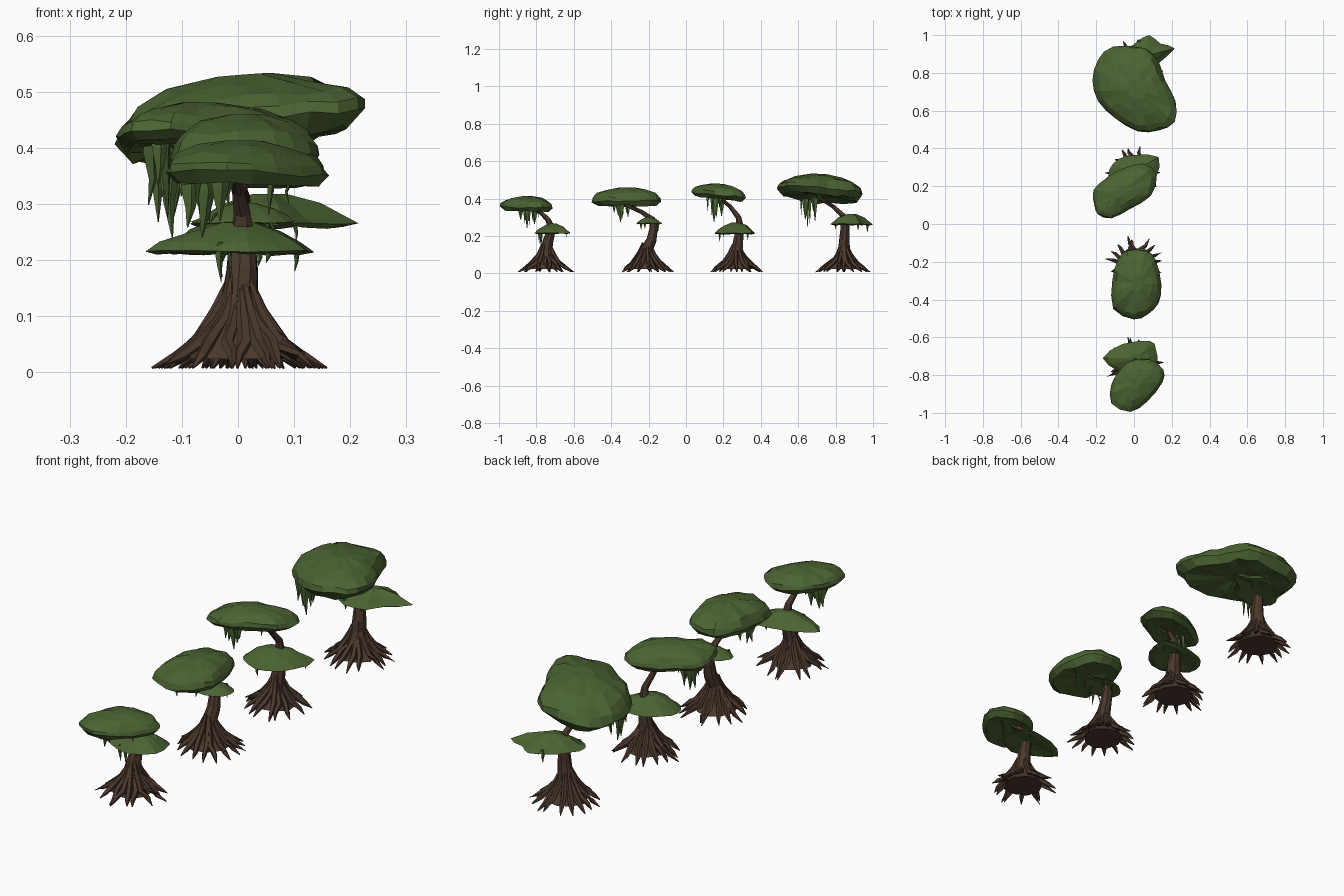
import bpy, bmesh, math, random
from mathutils import Vector

if "Cube" in bpy.data.objects:
    bpy.data.objects.remove(bpy.data.objects["Cube"])
random.seed(7)


def material(name, col):
    m = bpy.data.materials.new(name)
    m.diffuse_color = (*col, 1)
    m.use_nodes = True
    m.node_tree.nodes["Principled BSDF"].inputs["Base Color"].default_value = m.diffuse_color
    return m


BARK = material("bark", (0.07, 0.04, 0.026))
LEAF = material("leaf", (0.07, 0.125, 0.032))


def finish(bm, name, mat):
    bmesh.ops.recalc_face_normals(bm, faces=bm.faces)
    me = bpy.data.meshes.new(name)
    bm.to_mesh(me)
    bm.free()
    me.materials.append(mat)
    ob = bpy.data.objects.new(name, me)
    bpy.context.collection.objects.link(ob)


def skin(bm, rings):
    """Bridge equal rings of points and cap both ends."""
    vs = [[bm.verts.new(p) for p in r] for r in rings]
    n = len(vs[0])
    for a, b in zip(vs, vs[1:]):
        for i in range(n):
            j = (i + 1) % n
            bm.faces.new((a[i], a[j], b[j], b[i]))
    bm.faces.new(vs[0])
    bm.faces.new(vs[-1])


def tube(bm, pts, radii, sides, wobble=0.0, first_up=None):
    """Faceted tapering tube through points."""
    pts = [Vector(p) for p in pts]
    rings = []
    for k, (p, r) in enumerate(zip(pts, radii)):
        t = (pts[min(k + 1, len(pts) - 1)] - pts[max(k - 1, 0)]).normalized()
        if first_up and k == 0:
            t = Vector((0, 0, 1))
        u = Vector((1, 0, 0)) if abs(t.x) < 0.8 else Vector((0, 1, 0))
        u = (u - t * u.dot(t)).normalized()
        w = t.cross(u)
        ring = []
        for i in range(sides):
            a = 2 * math.pi * (i + 0.5) / sides
            q = r * (1 + random.uniform(-wobble, wobble))
            ring.append(p + u * q * math.cos(a) + w * q * math.sin(a))
        rings.append(ring)
    skin(bm, rings)


def smooth_loop(pts):
    """Insert one rounded point between every pair of outline points."""
    n, out = len(pts), []
    p = [Vector(q) for q in pts]
    for i in range(n):
        out.append(p[i])
        out.append((9 * (p[i] + p[(i + 1) % n]) - p[i - 1] - p[(i + 2) % n]) / 16)
    return out


# (outline scale, height fraction) from underside centre to crown
UPPER = [(.2, .12), (.55, .06), (.86, .0), (1, .25), (.97, .45), (.84, .66), (.6, .85), (.22, 1)]
LOWER = [(.2, .2), (.55, .1), (.85, .02), (1, .08), (.84, .34), (.6, .68), (.2, 1)]


def canopy(name, outline, z0, h, profile, tx=0, ty=0):
    loop = smooth_loop(outline)
    c = sum(loop, Vector((0, 0))) / len(loop)
    bm, rings = bmesh.new(), []
    for s, t in profile:
        ring = []
        for p in loop:
            rough = .5 < s < 1
            d = (p - c) * min(1, s * (random.uniform(.95, 1.04) if rough else 1))
            jz = random.uniform(-.06, .06) * h if s > .5 else 0
            ring.append((c.x + d.x, c.y + d.y,
                         z0 + h * t + jz + (tx * d.x + ty * d.y) * (1 - .5 * t)))
        rings.append(ring)
    skin(bm, rings)
    finish(bm, name, LEAF)


def vines(name, spots):
    """Hanging leaf shards: x, y, top z, bottom z, width."""
    bm = bmesh.new()
    for x, y, z1, z0, w in spots:
        a = random.uniform(.3, 1.3)
        dx, dy = math.cos(a), math.sin(a)
        rings = []
        for f, k in ((0, .8), (.3, 1), (.65, .55), (1, .06)):
            z = z1 + (z0 - z1) * f
            ox = random.uniform(-.005, .005)
            r = w * k * .5
            rings.append([(x + ox + dx * r * i - dy * r * j * .4,
                           y + dy * r * i + dx * r * j * .4, z)
                          for i, j in ((1, 0), (0, 1), (-1, 0), (0, -1))])
        skin(bm, rings)
    finish(bm, name, LEAF)


def cluster(cx, cy, top, bottom):
    """A big group of shards of mixed length around one spot."""
    out = []
    for dx, dy, f, w in ((0, 0, 1, .042), (-.026, .012, .85, .036), (.03, -.012, .75, .036),
                         (.01, .04, .8, .036), (-.01, -.034, .62, .03), (.04, .03, .5, .026)):
        out.append((cx + dx, cy + dy, top, top + (bottom - top) * f, w))
    return out


def tree(n, cy, path, up, up_z, up_tilt, low, low_z, hang, small):
    # trunk and bending main branch
    bm = bmesh.new()
    base = [(0, cy, .024), (0, cy, .055), (.002, cy, .095), (.004, cy + .004, .135)]
    pts = base + [(.008 if i < 3 else .008 + hang[0] * .12 * (i - 2), y, z) for i, (y, z) in enumerate(path)]
    radii = [.088, .062, .042, .032, .028, .023, .015, .011, .008]
    tube(bm, pts, radii, 9, .07, True)
    # small twig into the upper canopy
    y, z = path[-2]
    tube(bm, [(.006, y, z - .005), (.02, y - .03, z + .02), (.04, y - .06, up_z[0] + .03)], [.007, .006, .004], 5)
    finish(bm, f"trunk_{n}", BARK)
    # flaring roots
    bm = bmesh.new()
    count = 16
    for i in range(count):
        a = 2 * math.pi * (i + random.uniform(-.3, .3)) / count
        b = a + random.uniform(-.2, .2)
        R = random.uniform(.125, .158)
        top = random.uniform(.115, .165)
        tube(bm, [(r * math.cos(q) + .003, cy + r * math.sin(q), z) for r, q, z in
                  ((.021, a, top), (.041, a, top * .68), (.078, a, .053), (.112, b, .029), (R, b, .008))],
             [.006, .011, .0125, .010, .002], 5, .12)
    finish(bm, f"roots_{n}", BARK)
    # leaf pads
    canopy(f"upper_canopy_{n}", up, *up_z, UPPER, *up_tilt)
    canopy(f"lower_canopy_{n}", low, *low_z, LOWER)
    # hanging vines
    vines(f"upper_vines_{n}", cluster(*hang) + [
        (hang[0] + .12, hang[1] + .03, hang[2], hang[2] - .08, .018),
        (hang[0] + .15, hang[1] + .06, hang[2], hang[2] - .06, .014)])
    vines(f"lower_vines_{n}", [(x, y, low_z[0] + .02, z, .018) for x, y, z in small])


tree(1, -.75, [(-.735, .18), (-.72, .235), (-.735, .285), (-.775, .325), (-.84, .36)],
     [(-.12, -.95), (-.12, -.85), (-.08, -.78), (-.02, -.725), (.08, -.715), (.155, -.77), (.15, -.84),
      (.07, -.94), (-.02, -.995)], (.335, .078), (-.02, -.02),
     [(-.165, -.71), (-.06, -.635), (.085, -.62), (.115, -.66), (.12, -.75), (.02, -.81), (-.08, -.78)],
     (.212, .055), (-.06, -.85, .36, .24),
     [(-.03, -.785, .16), (-.015, -.775, .14), (.05, -.64, .195), (.035, -.77, .19)])

tree(2, -.21, [(-.185, .18), (-.172, .24), (-.18, .29), (-.24, .33), (-.33, .37)],
     [(-.11, -.45), (-.115, -.3), (-.09, -.2), (-.04, -.14), (.06, -.14), (.115, -.19), (.145, -.32),
      (.13, -.42), (.07, -.48), (0, -.505)], (.362, .098), (.02, 0),
     [(-.085, -.2), (-.03, -.14), (.05, -.13), (.1, -.17), (.09, -.23), (.02, -.265), (-.05, -.25)],
     (.264, .038), (-.06, -.35, .4, .275),
     [(.05, -.15, .22), (-.04, -.24, .235), (.06, -.22, .24)])

tree(3, .27, [(.28, .18), (.288, .24), (.28, .3), (.235, .36), (.17, .41)],
     [(-.21, .1), (-.215, .18), (-.15, .24), (-.07, .29), (.05, .32), (.12, .26), (.09, .15),
      (-.02, .08), (-.12, .03), (-.19, .05)], (.398, .082), (.02, -.12),
     [(-.13, .29), (-.08, .345), (0, .365), (.13, .355), (.115, .24), (.03, .155), (-.07, .17), (-.13, .22)],
     (.21, .063), (-.13, .15, .43, .275),
     [(-.03, .18, .17), (-.015, .2, .19), (.1, .33, .18), (.03, .33, .195)])

tree(4, .84, [(.845, .18), (.85, .25), (.84, .31), (.785, .36), (.7, .41)],
     [(-.22, .76), (-.19, .87), (-.11, .94), (.06, .93), (.13, .86), (.165, .76), (.22, .65), (.215, .54),
      (.13, .495), (.02, .49), (-.1, .56), (-.19, .65)], (.404, .126), (.14, -.04),
     [(-.085, .83), (-.06, .9), (.01, .96), (.08, 1.0), (.14, .955), (.215, .93), (.13, .85), (.08, .785), (-.02, .775)],
     (.258, .06), (-.12, .65, .43, .24),
     [(.03, .97, .22), (.1, .92, .23), (-.03, .8, .23), (.05, .8, .24)])
